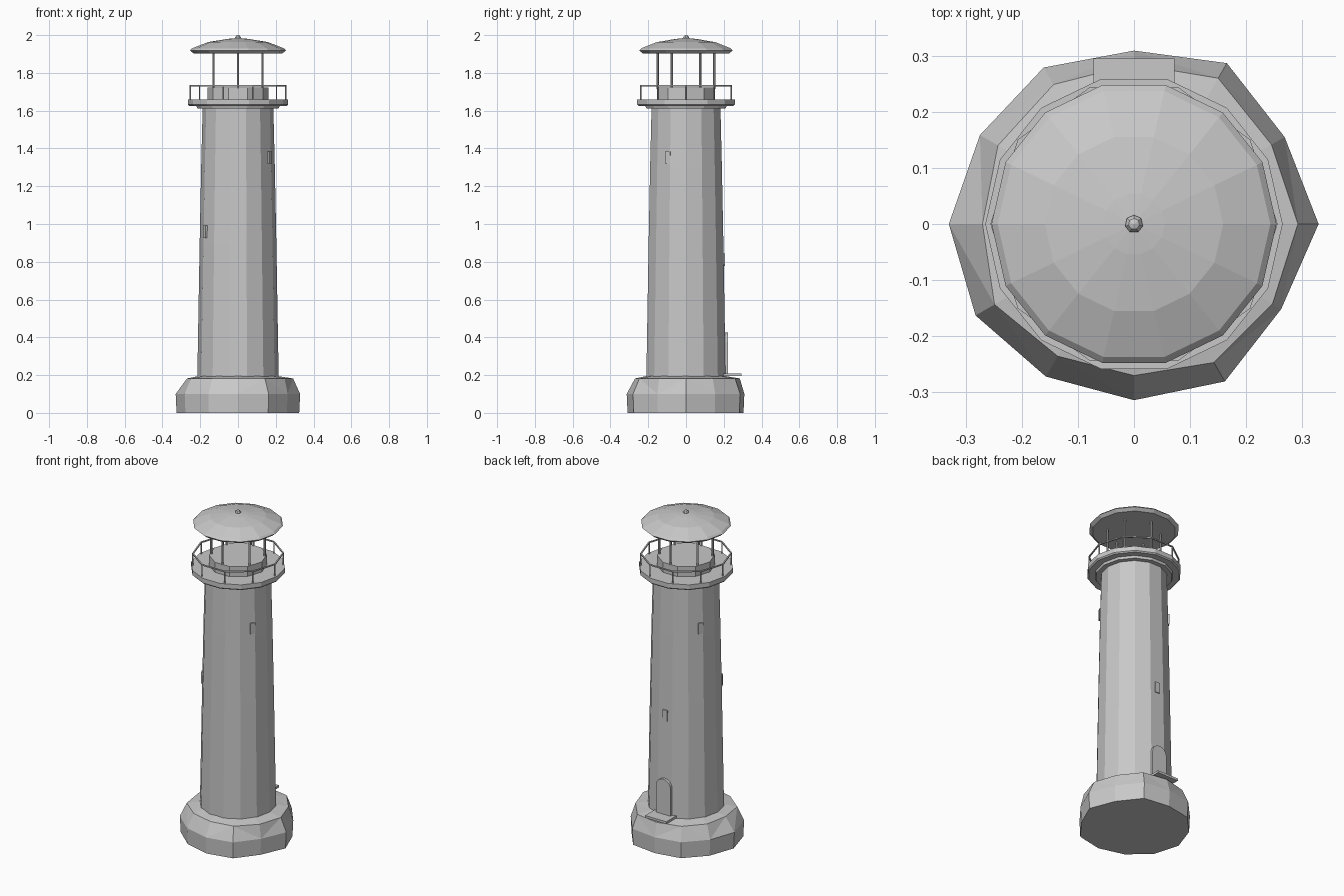
import bpy, bmesh
from math import sin, cos, pi, radians
from mathutils import Matrix, Vector

cube = bpy.data.objects.get("Cube")
if cube:
    bpy.data.objects.remove(cube, do_unlink=True)

stone = bpy.data.materials.new("pale_grey_stone")
stone.use_nodes = True
GREY = (0.58, 0.58, 0.58, 1)
stone.diffuse_color = GREY
stone.node_tree.nodes["Principled BSDF"].inputs["Base Color"].default_value = GREY


def finish(name, bm):
    bmesh.ops.recalc_face_normals(bm, faces=bm.faces)
    mesh = bpy.data.meshes.new(name)
    bm.to_mesh(mesh)
    bm.free()
    mesh.materials.append(stone)
    obj = bpy.data.objects.new(name, mesh)
    bpy.context.collection.objects.link(obj)
    return obj


def skin(bm, rings):
    """Join rings of points into a closed solid."""
    loops = [[bm.verts.new(p) for p in ring] for ring in rings]
    n = len(loops[0])
    for a, b in zip(loops, loops[1:]):
        for i in range(n):
            j = (i + 1) % n
            bm.faces.new((a[i], a[j], b[j], b[i]))
    bm.faces.new(loops[0][::-1])
    bm.faces.new(loops[-1])


def circle(r, z, n):
    return [(r * cos(2 * pi * i / n), r * sin(2 * pi * i / n), z) for i in range(n)]


def turned(name, profile, n):
    bm = bmesh.new()
    skin(bm, [circle(r, z, n) for r, z in profile])
    return finish(name, bm)


def box(name, size, loc, angle=0):
    """Box whose local +x points along the given compass angle."""
    bm = bmesh.new()
    turn = Matrix.Rotation(radians(angle), 4, "Z")
    bmesh.ops.create_cube(bm, size=1, matrix=turn @ Matrix.Translation(loc)
                          @ Matrix.Diagonal((*size, 1)))
    return finish(name, bm)


def posts(name, count, start, ring, r, z0, z1):
    bm = bmesh.new()
    for i in range(count):
        a = radians(start) + 2 * pi * i / count
        spot = Vector((ring * cos(a), ring * sin(a), (z0 + z1) / 2))
        bmesh.ops.create_cone(bm, cap_ends=True, segments=6, radius1=r, radius2=r,
                              depth=z1 - z0, matrix=Matrix.Translation(spot))
    return finish(name, bm)


# Rough rock footing, uneven around its twelve corners
wide = [.329, .310, .331, .309, .322, .317, .330, .326, .314, .314, .324, .303]
rim = [.292, .283, .300, .285, .287, .280, .270, .287, .272, .270, .285, .285]


def rock_ring(radii, z, scale=1.0):
    return [(r * scale * cos(i * pi / 6), r * scale * sin(i * pi / 6), z)
            for i, r in enumerate(radii)]


bm = bmesh.new()
skin(bm, [rock_ring(wide, 0, 0.985), rock_ring(wide, 0.10),
          rock_ring(rim, 0.182), circle(0.21, 0.195, 12)])
bmesh.ops.triangulate(bm, faces=[f for f in bm.faces if len(f.verts) == 4])
finish("rock_base", bm)

# Tapered tower
SIDES = 14
turned("tower", [(.216, .15), (.210, .5), (.203, .9), (.195, 1.3), (.187, 1.62)], SIDES)

# Gallery deck and the collar below it
turned("deck_collar", [(.215, 1.611), (.222, 1.63)], SIDES)
turned("gallery_deck", [(.258, 1.625), (.265, 1.632), (.265, 1.66)], SIDES)

# Railing
posts("railing_posts", 10, 0, 0.252, 0.004, 1.655, 1.732)
bm = bmesh.new()
section = [circle(r, z, 10) for r, z in
           ((.248, 1.728), (.256, 1.728), (.256, 1.735), (.248, 1.735))]
loops = [[bm.verts.new(p) for p in ring] for ring in section]
for k in range(4):
    a, b = loops[k], loops[(k + 1) % 4]
    for i in range(10):
        j = (i + 1) % 10
        bm.faces.new((a[i], a[j], b[j], b[i]))
finish("top_rail", bm)

# Lantern room
turned("lantern_plinth", [(.162, 1.65), (.162, 1.722)], 10)
posts("lantern_posts", 6, 30, 0.15, 0.006, 1.715, 1.915)

# Domed roof and finial
turned("roof", [(.235, 1.903), (.254, 1.919), (.243, 1.930), (.159, 1.963),
                (.055, 1.980), (.012, 1.984)], SIDES)
bm = bmesh.new()
bmesh.ops.create_uvsphere(bm, u_segments=7, v_segments=5, radius=0.017,
                          matrix=Matrix.Translation((0, 0, 1.983)))
finish("finial", bm)

# Windows: angle around the tower, height, outer distance
for i, (angle, z, out) in enumerate(((-30, 1.352, .198), (150, 1.352, .198),
                                     (210, .96, .206), (90, .81, .206))):
    box(f"window_{i + 1}", (.03, .03, .066), (out - .015, 0, z), angle)

# Arched door with a recessed panel, and its step
W, SPRING, FLOOR = 0.05, 0.375, 0.195
outline = [(-W, FLOOR), (W, FLOOR)]
outline += [(W * cos(pi * k / 8), SPRING + W * sin(pi * k / 8)) for k in range(9)]
bm = bmesh.new()
skin(bm, [[(x, y, z) for x, z in outline] for y in (0.18, 0.222)])
front = max(bm.faces, key=lambda f: f.calc_center_median().y)
bmesh.ops.inset_region(bm, faces=[front], thickness=0.008, depth=-0.004)
finish("door", bm)
box("door_step", (.145, .11, .014), (0, .24, .202))
